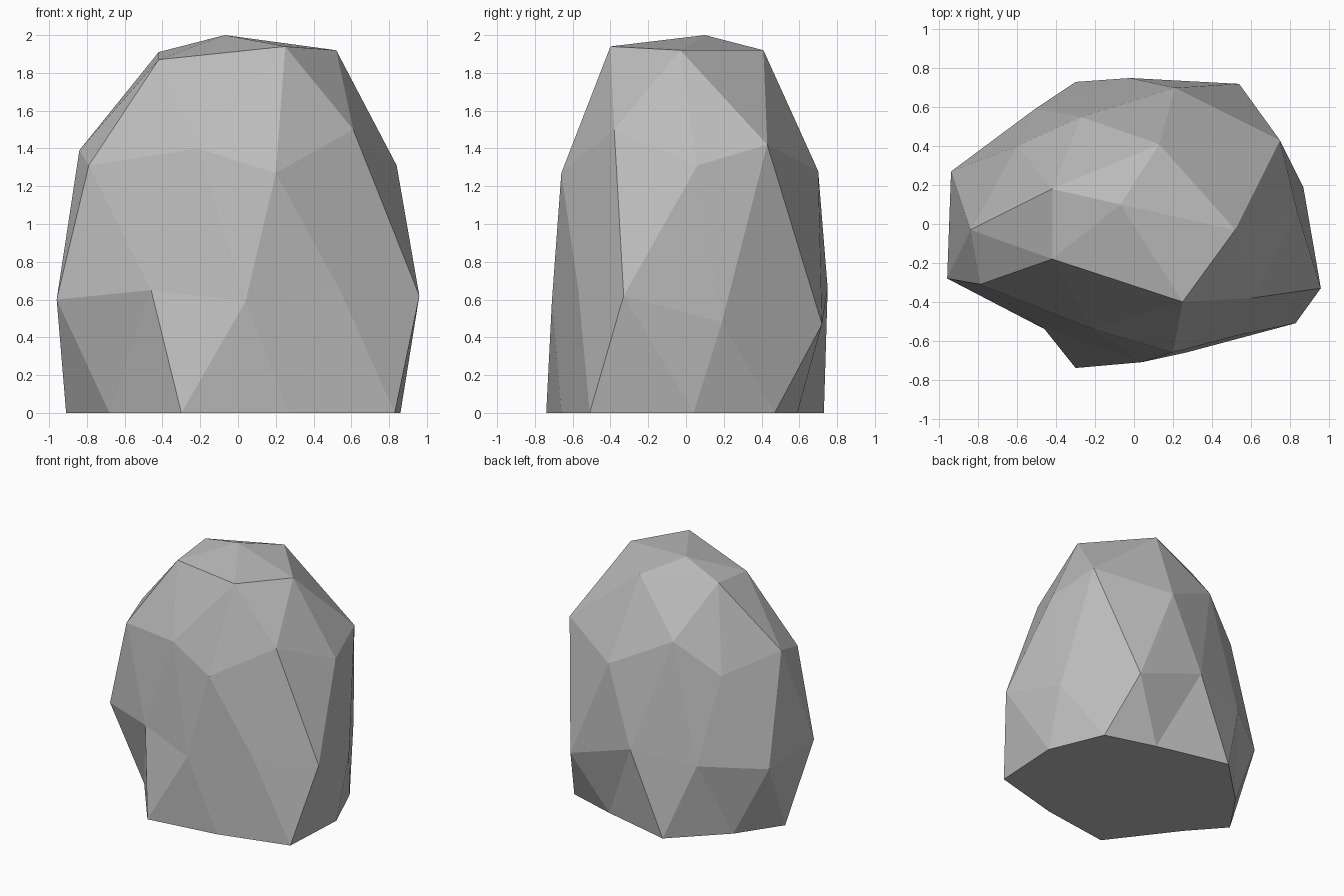
import bpy
import bmesh

default_cube = bpy.data.objects.get("Cube")
if default_cube:
    bpy.data.objects.remove(default_cube, do_unlink=True)

# Outline of the boulder: rings of corners, counter-clockwise, from crown to ground
PEAK = (-.07, .1, 2)
CROWN = [(.25, -.4, 1.94), (.52, -.03, 1.92), (.13, .41, 1.92),
         (-.42, .18, 1.91), (-.42, -.18, 1.87)]
SHOULDER = [(-.21, -.54, 1.4), (.2, -.66, 1.27), (.61, -.38, 1.5), (.84, .06, 1.31),
            (.75, .43, 1.42), (.21, .7, 1.28), (-.27, .55, 1.53), (-.6, .4, 1.28),
            (-.84, -.03, 1.39), (-.79, -.31, 1.31)]
WAIST = [(.04, -.71, .59), (.54, -.57, .65), (.96, -.33, .62), (.87, .19, .48),
         (.54, .72, .47), (-.02, .75, .66), (-.51, .59, .59), (-.94, .27, .56),
         (-.96, -.28, .6), (-.46, -.54, .65)]
GROUND = [(.27, -.66), (.83, -.51), (.86, .04), (.68, .47), (.28, .59),
          (-.3, .73), (-.68, .36), (-.91, .02), (-.68, -.24), (-.3, -.74)]


def add_ring(bm, points):
    return [bm.verts.new(point) for point in points]


def zigzag(bm, upper, lower):
    """Join two rings of equal count with alternating triangles."""
    count = len(upper)
    for i in range(count):
        following = (i + 1) % count
        bm.faces.new((upper[i], lower[i], upper[following]))
        bm.faces.new((upper[following], lower[i], lower[following]))


bm = bmesh.new()
peak = bm.verts.new(PEAK)
crown = add_ring(bm, CROWN)
shoulder = add_ring(bm, SHOULDER)
waist = add_ring(bm, WAIST)
ground = add_ring(bm, [(x, y, 0) for x, y in GROUND])

# Cap, and the band where five corners widen to ten
for i, corner in enumerate(crown):
    neighbour = crown[(i + 1) % len(crown)]
    left, middle, right = (shoulder[(2 * i + k) % len(shoulder)] for k in range(3))
    bm.faces.new((peak, corner, neighbour))
    bm.faces.new((corner, left, middle))
    bm.faces.new((corner, middle, right))
    bm.faces.new((corner, right, neighbour))

# Sides and flat underside
zigzag(bm, shoulder, waist)
zigzag(bm, waist, ground)
bm.faces.new(list(reversed(ground)))
bmesh.ops.recalc_face_normals(bm, faces=bm.faces[:])

mesh = bpy.data.meshes.new("boulder")
bm.to_mesh(mesh)
bm.free()

# Plain grey stone, flat shaded
stone = bpy.data.materials.new("stone_grey")
stone.use_nodes = True
grey = (.5, .5, .5, 1)
stone.diffuse_color = grey
for node in stone.node_tree.nodes:
    if node.type == "BSDF_PRINCIPLED":
        node.inputs["Base Color"].default_value = grey
mesh.materials.append(stone)

boulder = bpy.data.objects.new("boulder", mesh)
bpy.context.scene.collection.objects.link(boulder)
